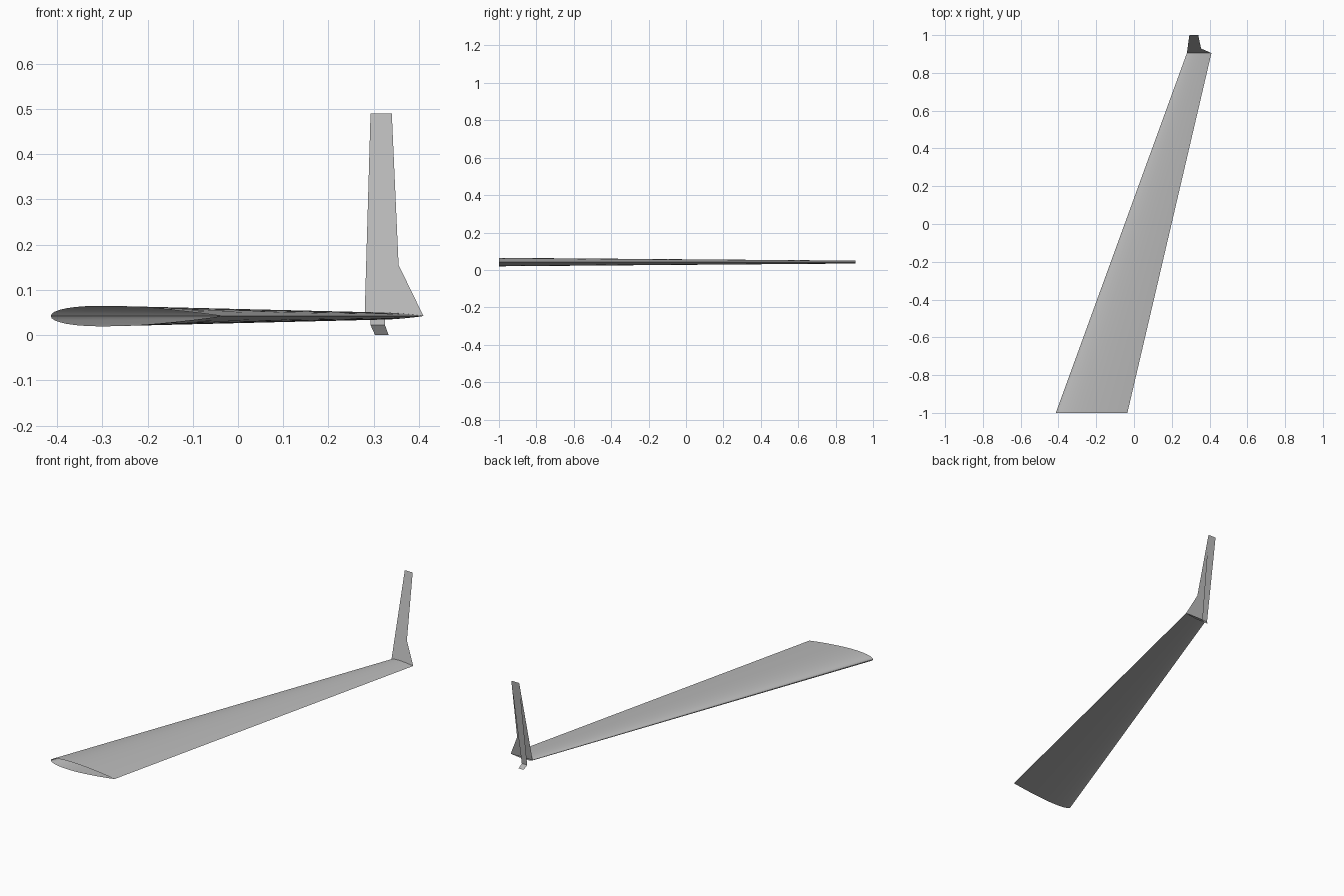
import bpy, bmesh, math

cube = bpy.data.objects.get("Cube")
if cube:
    bpy.data.objects.remove(cube, do_unlink=True)

grey = bpy.data.materials.new("light_grey")
grey.use_nodes = True
colour = (0.5, 0.5, 0.5, 1)
grey.diffuse_color = colour
grey.node_tree.nodes["Principled BSDF"].inputs["Base Color"].default_value = colour

MID_Z = 0.042


def add_object(name, bm):
    mesh = bpy.data.meshes.new(name)
    bm.to_mesh(mesh)
    bm.free()
    mesh.materials.append(grey)
    obj = bpy.data.objects.new(name, mesh)
    bpy.context.collection.objects.link(obj)
    return obj


def add_sheet(name, *outlines):
    """Thin surface made of one or more flat outlines."""
    bm = bmesh.new()
    for outline in outlines:
        bm.faces.new([bm.verts.new(p) for p in outline])
    bmesh.ops.remove_doubles(bm, verts=bm.verts, dist=1e-5)
    return add_object(name, bm)


def half_thickness(t):
    """Symmetric aerofoil, 12 percent thick with a sharp trailing edge."""
    return 0.6 * (0.2969 * math.sqrt(t) - 0.126 * t - 0.3516 * t**2
                  + 0.2843 * t**3 - 0.1036 * t**4)


def aerofoil(bm, y, lead, trail, steps=20):
    verts = []
    for i in range(2 * steps):
        angle = math.pi * i / steps
        t = (1 + math.cos(angle)) / 2
        side = 1 if i < steps else -1
        chord = trail - lead
        z = MID_Z + side * chord * half_thickness(t)
        verts.append(bm.verts.new((lead + chord * t, y, z)))
    return verts


# Swept, tapered wing skin, open at the root
bm = bmesh.new()
root = aerofoil(bm, -1, -0.414, -0.035)
tip = aerofoil(bm, 0.905, 0.28, 0.41)
count = len(root)
for i in range(count):
    j = (i + 1) % count
    bm.faces.new((root[i], tip[i], tip[j], root[j]))
bmesh.ops.recalc_face_normals(bm, faces=bm.faces)
wing = add_object("wing_skin", bm)
bpy.context.view_layer.objects.active = wing
wing.select_set(True)
bpy.ops.object.shade_smooth_by_angle(angle=math.radians(40))
wing.select_set(False)


# Upright winglet, leaning outward, with a flared trailing edge
def lean(x, z):
    return (x, 0.905 + 0.095 * (z - MID_Z) / (0.49 - MID_Z), z)


add_sheet("winglet", [lean(0.28, MID_Z), lean(0.41, MID_Z), lean(0.355, 0.155),
                      lean(0.34, 0.49), lean(0.293, 0.49)])

# Narrow outer strip hanging from the winglet top, with a small foot
foot_a, foot_b = (0.293, 0.932, 0.022), (0.325, 0.932, 0.022)
add_sheet("outer_strip",
          [(0.34, 1, 0.49), (0.293, 1, 0.49), foot_a, foot_b],
          [foot_b, foot_a, (0.303, 0.948, 0), (0.333, 0.948, 0)])
